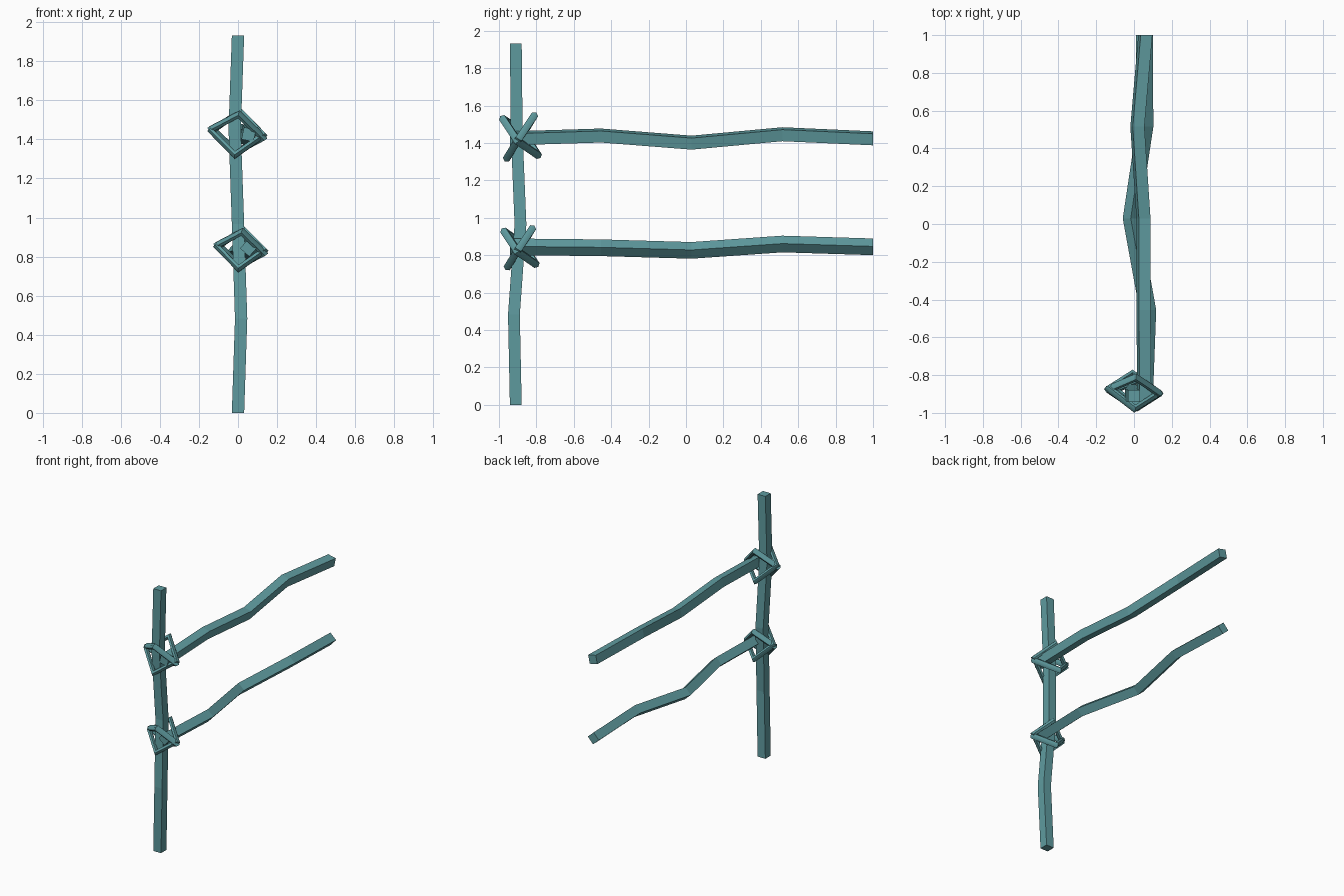
import bpy, bmesh
from math import radians, cos, sin, pi
from mathutils import Vector, Matrix

if "Cube" in bpy.data.objects:
    bpy.data.objects.remove(bpy.data.objects["Cube"])

teal = bpy.data.materials.new("teal")
teal.diffuse_color = (0.115, 0.33, 0.35, 1)
teal.use_nodes = True
teal.node_tree.nodes["Principled BSDF"].inputs["Base Color"].default_value = teal.diffuse_color


def beam(name, points, axis, roll=0.0, side=0.063):
    """Square timber swept through points along axis 'Y' or 'Z'."""
    bm = bmesh.new()
    rings = []
    for p in points:
        ring = []
        for k in range(4):
            a = pi / 4 + k * pi / 2 - radians(roll)
            u, v = cos(a) * side * 0.7071, sin(a) * side * 0.7071
            off = Vector((u, v, 0)) if axis == 'Z' else Vector((u, 0, v))
            ring.append(bm.verts.new(Vector(p) + off))
        rings.append(ring)
    for a, b in zip(rings, rings[1:]):
        for k in range(4):
            j = (k + 1) % 4
            bm.faces.new((a[k], a[j], b[j], b[k]))
    bm.faces.new(rings[0])
    bm.faces.new(rings[-1])
    bmesh.ops.recalc_face_normals(bm, faces=bm.faces)
    me = bpy.data.meshes.new(name)
    bm.to_mesh(me)
    bm.free()
    me.materials.append(teal)
    ob = bpy.data.objects.new(name, me)
    bpy.context.collection.objects.link(ob)
    return ob


def tie(name, center, tilt, sag, yaw, size):
    """Four-sided rope loop, tilted about x, sagging to the right and yawed."""
    bpy.ops.mesh.primitive_torus_add(major_segments=4, minor_segments=6,
                                     major_radius=0.134 * size, minor_radius=0.022)
    ob = bpy.context.object
    ob.name = name
    ob.data.materials.append(teal)
    ob.matrix_world = (Matrix.Translation(center) @ Matrix.Rotation(radians(yaw), 4, 'Z')
                       @ Matrix.Rotation(radians(sag), 4, 'Y')
                       @ Matrix.Rotation(radians(tilt), 4, 'X'))
    bpy.ops.object.shade_smooth_by_angle(angle=radians(65))


# Crooked upright post
beam("post", [(0, -0.91, 0), (0.016, -0.92, 0.483), (0, -0.885, 0.966),
              (-0.017, -0.905, 1.45), (0, -0.91, 1.933)], 'Z')

# Crooked rails, both rolled about their length
ys = (-0.94, -0.455, 0.03, 0.515, 1.0)
beam("upper_rail", list(zip((0.055, 0.05, 0.05, 0.018, 0.06), ys,
                            (1.425, 1.44, 1.402, 1.447, 1.425))), 'Y', 12)
beam("lower_rail", list(zip((0.055, 0.073, -0.015, 0.058, 0.055), ys,
                            (0.845, 0.84, 0.826, 0.86, 0.845))), 'Y', 42)

# Crossed rope ties at each joint
for label, c, s in (("upper", (-0.003, -0.885, 1.432), 1.0),
                    ("lower", (0.014, -0.888, 0.84), 0.9)):
    tie(label + "_tie_a", c, 57, 4, -4, s)
    tie(label + "_tie_b", c, -47, 10, -6, s)
